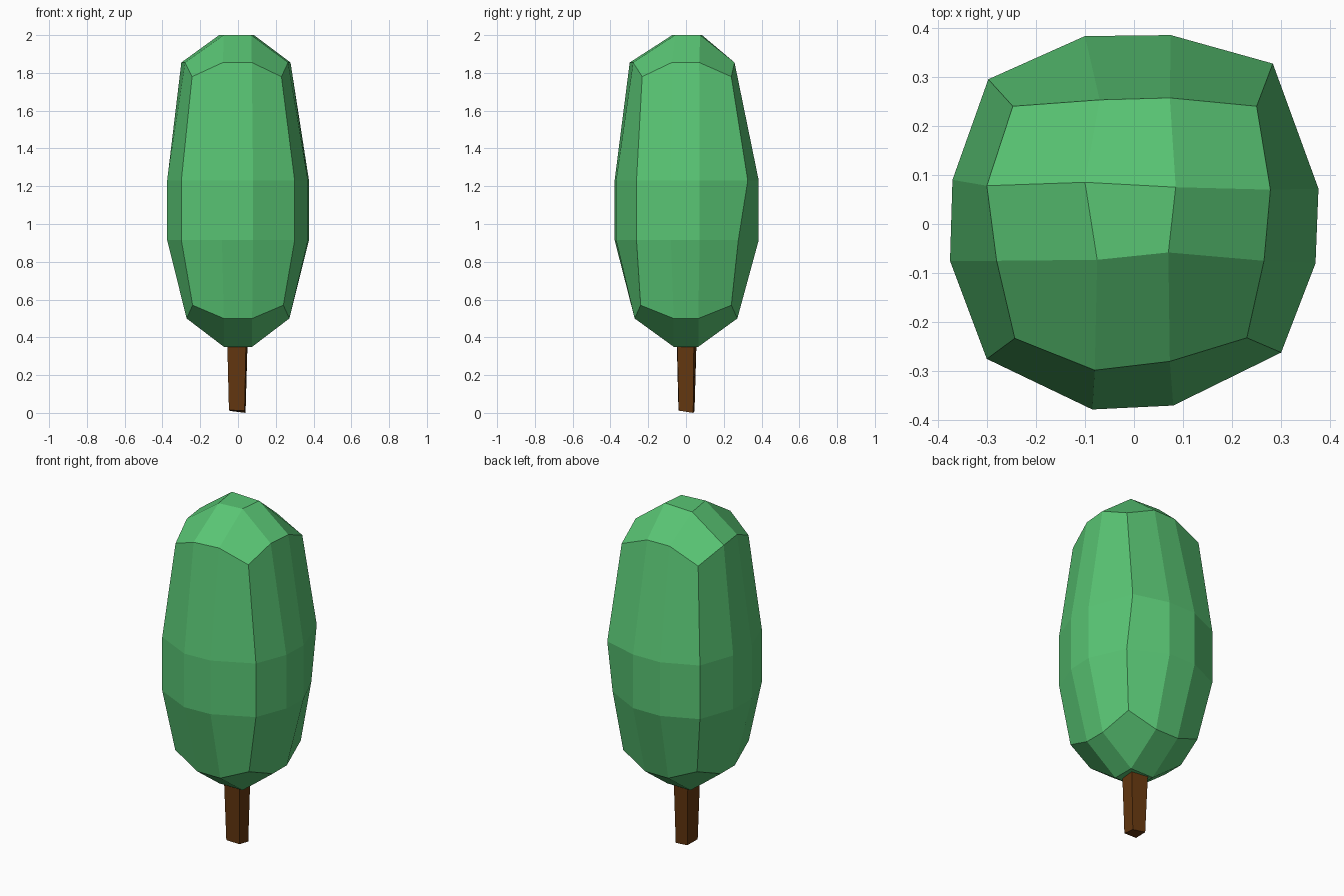
import bpy, bmesh

if "Cube" in bpy.data.objects:
    bpy.data.objects.remove(bpy.data.objects["Cube"])


def material(name, rgb):
    m = bpy.data.materials.new(name)
    m.diffuse_color = (*rgb, 1)
    m.use_nodes = True
    m.node_tree.nodes["Principled BSDF"].inputs["Base Color"].default_value = m.diffuse_color
    return m


def finish(name, bm, mat):
    bmesh.ops.recalc_face_normals(bm, faces=bm.faces[:])
    me = bpy.data.meshes.new(name)
    bm.to_mesh(me)
    bm.free()
    me.materials.append(mat)
    ob = bpy.data.objects.new(name, me)
    bpy.context.collection.objects.link(ob)


leaf_green = material("leaf green", (0.10, 0.56, 0.175))
bark_brown = material("bark brown", (0.127, 0.038, 0.005))

# Foliage: rounded box with a 4 x 4 x 4 lattice of surface points, slightly uneven
# Plan positions of the top cap, rows from front to back
top = [[(-.243, -.233), (-.08, -.298), (.073, -.28), (.23, -.232)],
       [(-.28, -.075), (-.075, -.073), (.07, -.058), (.265, -.075)],
       [(-.30, .078), (-.10, .085), (.085, .075), (.278, .07)],
       [(-.247, .24), (-.07, .253), (.073, .257), (.25, .24)]]
# Plan positions of the widest ring (inner points unused)
ring = [[(-.30, -.275), (-.085, -.378), (.08, -.37), (.30, -.262)],
        [(-.375, -.075), None, None, (.37, -.08)],
        [(-.37, .09), None, None, (.376, .072)],
        [(-.297, .295), (-.10, .383), (.075, .385), (.283, .327)]]
heights = {0: (.35, .50, .57), 3: (2.0, 1.855, 1.78)}  # centre, edge, corner


def point(i, j, k):
    rim = (i in (0, 3)) + (j in (0, 3))
    if k == 3:
        return (*top[j][i], heights[3][rim])
    if k == 0:  # bottom cap, nearly symmetric
        sx, sy = (-1 if i < 2 else 1), (-1 if j < 2 else 1)
        big = .24 if rim == 2 else .272
        x = big if i in (0, 3) else .075
        y = big if j in (0, 3) else .065
        return (sx * x, sy * y, heights[0][rim])
    x, y = ring[j][i]
    if k == 1 and (i, j) == (3, 3):
        y -= .05
    return (x, y, .915 if k == 1 else 1.23)


bm = bmesh.new()
verts = {}


def vert(c):
    if c not in verts:
        verts[c] = bm.verts.new(point(*c))
    return verts[c]


for axis in range(3):
    for side in (0, 3):
        for u in range(3):
            for v in range(3):
                quad = []
                for a, b in ((u, v), (u + 1, v), (u + 1, v + 1), (u, v + 1)):
                    c = [a, b]
                    c.insert(axis, side)
                    quad.append(vert(tuple(c)))
                bm.faces.new(quad)
finish("foliage", bm, leaf_green)

# Trunk: tapered four-sided post, a little irregular
bm = bmesh.new()
low = [bm.verts.new(p) for p in ((-.048, -.04, .015), (.035, -.038, .012),
                                 (.04, .038, 0), (-.04, .045, .01))]
high = [bm.verts.new(p) for p in ((-.058, -.05, .42), (.043, -.048, .42),
                                  (.052, .042, .42), (-.052, .057, .42))]
bm.faces.new(low)
bm.faces.new(high)
for n in range(4):
    m = (n + 1) % 4
    bm.faces.new((low[n], low[m], high[m], high[n]))
finish("trunk", bm, bark_brown)
